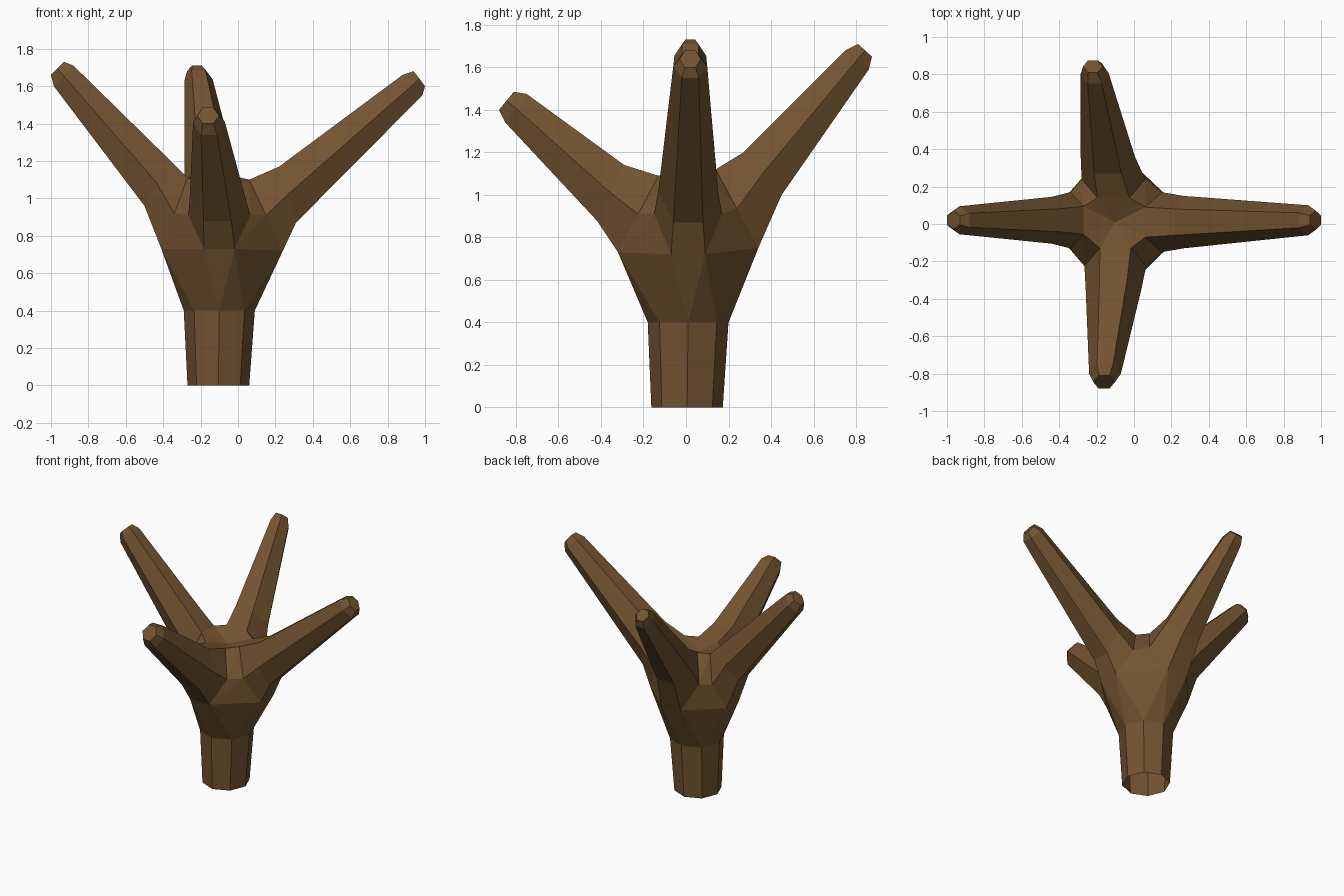
import bpy, bmesh, math
from mathutils import Vector

if "Cube" in bpy.data.objects:
    bpy.data.objects.remove(bpy.data.objects["Cube"])

bark = bpy.data.materials.new("bark_brown")
bark.diffuse_color = (0.17, 0.088, 0.03, 1)
bark.use_nodes = True
bark.node_tree.nodes["Principled BSDF"].inputs["Base Color"].default_value = bark.diffuse_color
bm = bmesh.new()


def branch_ring(axis, top, bottom, side, half_width):
    """Flat-topped hexagon given by its top and bottom points along the axis."""
    def point(along, z, across):
        return Vector((along, across, z) if axis == 'x' else (across, along, z))
    mid = [(t + b) / 2 for t, b in zip(top, bottom)]
    half = [(t - b) / 2 for t, b in zip(top, bottom)]
    verts = []
    for i in range(6):
        a = i * math.pi / 3
        s = math.sin(a) / math.sin(math.pi / 3)
        verts.append(bm.verts.new(point(mid[0] + half[0] * s, mid[1] + half[1] * s,
                                        side + half_width * math.cos(a))))
    return verts


def trunk_ring(x, y, z, rx, ry):
    return [bm.verts.new((x + rx * math.cos(i * math.pi / 4),
                          y + ry * math.sin(i * math.pi / 4), z)) for i in range(8)]


def loft(a, b):
    n = len(a)
    for i in range(n):
        j = (i + 1) % n
        bm.faces.new((a[i], a[j], b[j], b[i]))


# Each branch: axis, then base, shoulder, tip and end rings
branches = [
    ('x', [((-.27, 1.11), (-.41, .73), .02, .15), ((-.38, 1.22), (-.50, .96), .02, .125),
           ((-.88, 1.71), (-.985, 1.60), .02, .075), ((-.93, 1.73), (-1.0, 1.66), .02, .048)]),
    ('x', [((.06, 1.10), (.24, .72), .01, .16), ((.22, 1.17), (.31, .87), .01, .14),
           ((.88, 1.66), (.985, 1.55), .02, .08), ((.94, 1.68), (1.0, 1.60), .02, .05)]),
    ('y', [((-.13, 1.09), (-.32, .73), -.10, .165), ((-.29, 1.14), (-.42, .88), -.11, .148),
           ((-.75, 1.475), (-.85, 1.34), -.155, .085), ((-.81, 1.485), (-.88, 1.40), -.16, .058)]),
    ('y', [((.14, 1.12), (.34, .75), -.11, .17), ((.27, 1.20), (.45, 1.0), -.14, .145),
           ((.75, 1.68), (.86, 1.59), -.21, .075), ((.81, 1.71), (.875, 1.65), -.22, .052)]),
]

# Crown: hull around the trunk top and the four branch bases
neck = trunk_ring(-.10, .01, .40, .19, .19)
bases = [branch_ring(axis, *rings[0]) for axis, rings in branches]
bmesh.ops.convex_hull(bm, input=neck + sum(bases, []))
groups = [set(r) for r in bases + [neck]]
caps = [f for f in bm.faces if any(set(f.verts) <= g for g in groups)]
bmesh.ops.delete(bm, geom=caps, context='FACES_ONLY')

# Hollow between the branches
top = [f for f in bm.faces if all(v.co.z > 1.05 for v in f.verts)]
rim = [tuple(e.verts) for e in bm.edges if sum(f in top for f in e.link_faces) == 1]
bmesh.ops.delete(bm, geom=top, context='FACES_ONLY')
hollow = bm.verts.new((-.10, .01, 1.05))
for a, b in rim:
    bm.faces.new((a, b, hollow))

# Open-bottomed trunk
loft(neck, trunk_ring(-.105, .005, 0, .165, .168))

# Tapered branches with blunt tips
for (axis, rings), base in zip(branches, bases):
    previous = base
    for r in rings[1:]:
        ring = branch_ring(axis, *r)
        loft(previous, ring)
        previous = ring
    bm.faces.new(previous)

# Clean up leftover edges and orient the surface
bmesh.ops.delete(bm, geom=[e for e in bm.edges if not e.link_faces], context='EDGES')
bmesh.ops.recalc_face_normals(bm, faces=bm.faces)
mesh = bpy.data.meshes.new("branched_trunk")
bm.to_mesh(mesh)
bm.free()
mesh.materials.append(bark)
bpy.context.collection.objects.link(bpy.data.objects.new("branched_trunk", mesh))
